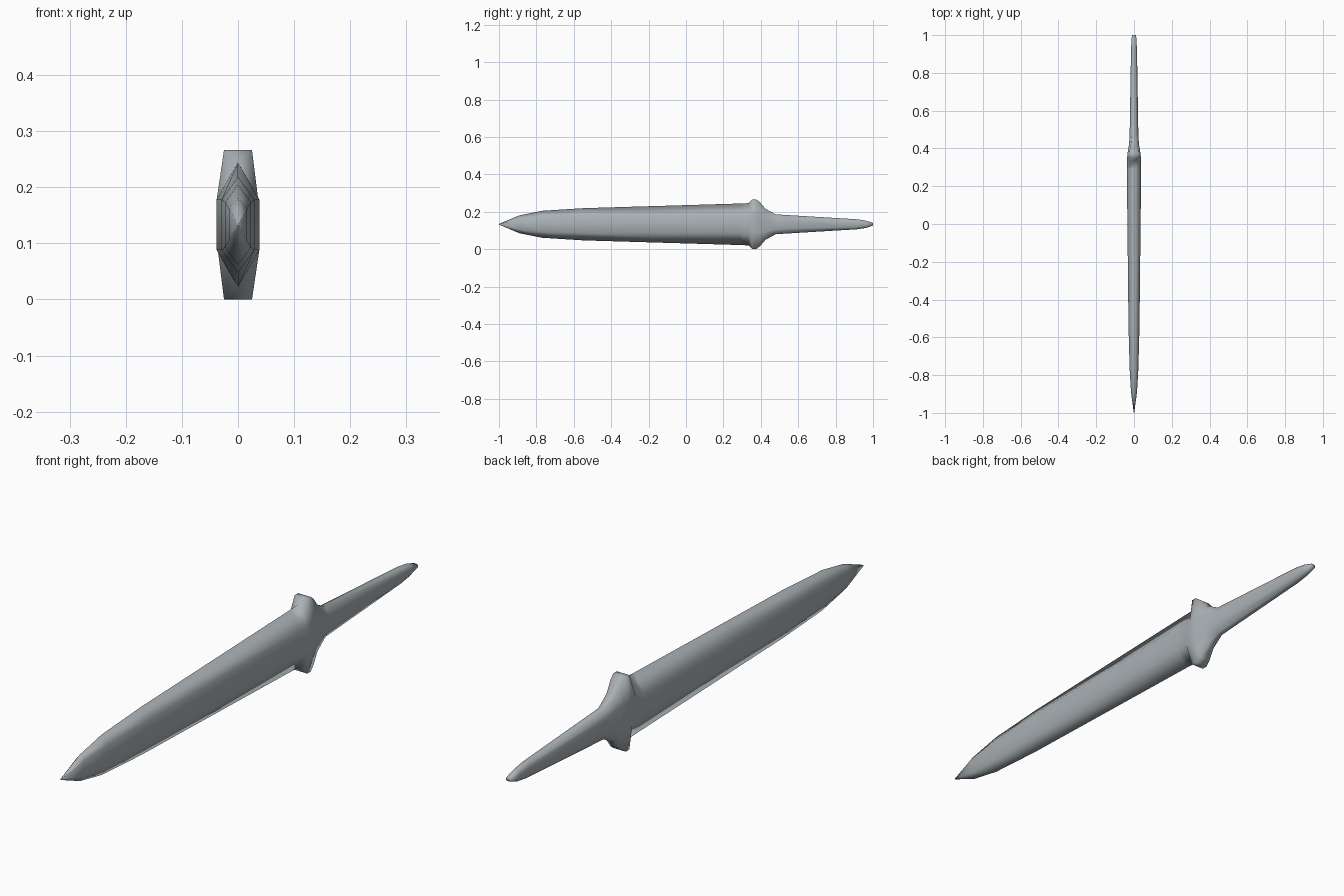
import bpy
import bmesh

cube = bpy.data.objects.get("Cube")
if cube:
    bpy.data.objects.remove(cube, do_unlink=True)

steel = bpy.data.materials.new("blue grey steel")
steel.use_nodes = True
colour = (0.40, 0.44, 0.46, 1)
steel.diffuse_color = colour
steel.node_tree.nodes["Principled BSDF"].inputs["Base Color"].default_value = colour

MID_Z = 0.137

# Stations along the dagger: y, half height, half width of the edge,
# half width of the body, half height of the flat cheek
blade = [
    (-1.00, 0.002, 0, 0.001, 0.001),
    (-0.89, 0.048, 0, 0.016, 0.028),
    (-0.77, 0.072, 0, 0.023, 0.040),
    (-0.55, 0.086, 0, 0.029, 0.045),
    (0.29, 0.111, 0, 0.038, 0.045),
    (0.335, 0.113, 0, 0.038, 0.045),
]
guard = [
    (0.355, 0.133, 0.025, 0.036, 0.045),
    (0.375, 0.133, 0.025, 0.034, 0.045),
    (0.395, 0.118, 0.022, 0.031, 0.045),
    (0.425, 0.083, 0.016, 0.026, 0.038),
]
handle = [
    (0.48, 0.053, 0.010, 0.023, 0.026),
    (0.91, 0.027, 0.008, 0.016, 0.014),
    (0.96, 0.020, 0.007, 0.014, 0.010),
    (1.00, 0.007, 0.005, 0.011, 0.003),
]


def ring(bm, y, high, edge, wide, cheek):
    """Eight sided cross-section, symmetric in x and z."""
    quarter = [(edge, high), (wide, cheek)]
    half = quarter + [(x, -z) for x, z in reversed(quarter)]
    outline = half + [(-x, z) for x, z in reversed(half)]
    return [bm.verts.new((x, y, MID_Z + z)) for x, z in outline]


# Blade, guard and handle are one continuous skin
bm = bmesh.new()
rings = [ring(bm, *station) for station in blade + guard + handle]
for a, b in zip(rings, rings[1:]):
    for i in range(len(a)):
        j = (i + 1) % len(a)
        bm.faces.new((a[i], a[j], b[j], b[i]))
bm.faces.new(rings[0])
bm.faces.new(rings[-1])
bmesh.ops.remove_doubles(bm, verts=bm.verts[:], dist=0.0005)
bmesh.ops.recalc_face_normals(bm, faces=bm.faces[:])
bmesh.ops.translate(bm, verts=bm.verts[:],
                    vec=(0, 0, -min(v.co.z for v in bm.verts)))
for face in bm.faces:
    face.smooth = True

mesh = bpy.data.meshes.new("dagger")
bm.to_mesh(mesh)
bm.free()
mesh.materials.append(steel)
dagger = bpy.data.objects.new("dagger", mesh)
bpy.context.collection.objects.link(dagger)
